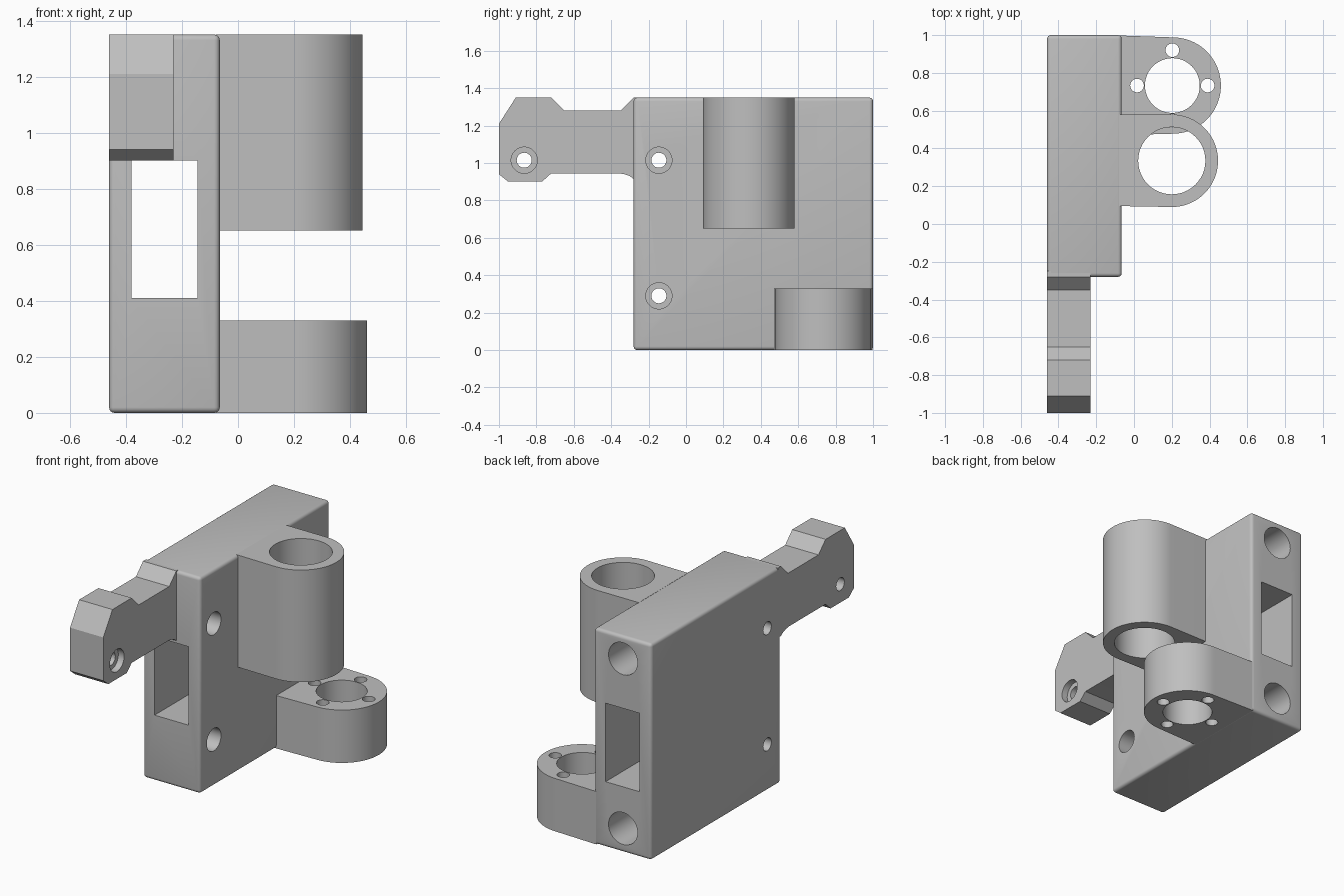
import bpy, bmesh
from math import pi, sin, cos, radians
from mathutils import Matrix

if "Cube" in bpy.data.objects:
    bpy.data.objects.remove(bpy.data.objects["Cube"], do_unlink=True)

grey = bpy.data.materials.new("light grey plastic")
grey.use_nodes = True
grey.diffuse_color = (0.52, 0.52, 0.52, 1)
grey.node_tree.nodes["Principled BSDF"].inputs["Base Color"].default_value = grey.diffuse_color


def make(name, bm):
    bmesh.ops.recalc_face_normals(bm, faces=bm.faces)
    mesh = bpy.data.meshes.new(name)
    bm.to_mesh(mesh)
    bm.free()
    mesh.materials.append(grey)
    ob = bpy.data.objects.new(name, mesh)
    bpy.context.collection.objects.link(ob)
    return ob


def box(name, lo, hi, bevel=0):
    bm = bmesh.new()
    size = [b - a for a, b in zip(lo, hi)]
    mid = [(a + b) / 2 for a, b in zip(lo, hi)]
    bmesh.ops.create_cube(bm, size=1, matrix=Matrix.Translation(mid) @ Matrix.Diagonal((*size, 1)))
    if bevel:
        bmesh.ops.bevel(bm, geom=bm.edges[:], offset=bevel, segments=4, profile=0.5, affect='EDGES')
    return make(name, bm)


def prism(name, points, shift):
    """Extrude a closed outline along a vector."""
    bm = bmesh.new()
    face = bm.faces.new([bm.verts.new(p) for p in points])
    out = bmesh.ops.extrude_face_region(bm, geom=[face])
    bmesh.ops.translate(bm, vec=shift, verts=[v for v in out["geom"] if isinstance(v, bmesh.types.BMVert)])
    return make(name, bm)


def cut(ob, cutter):
    mod = ob.modifiers.new("cut", 'BOOLEAN')
    mod.operation = 'DIFFERENCE'
    mod.solver = 'EXACT'
    mod.object = cutter
    bpy.context.view_layer.objects.active = ob
    bpy.ops.object.modifier_apply(modifier=mod.name)
    bpy.data.objects.remove(cutter, do_unlink=True)


def drill(ob, axis, centre, radius, length):
    """Cut a round hole along x, y or z."""
    turn = {"x": Matrix.Rotation(pi / 2, 4, 'Y'), "y": Matrix.Rotation(pi / 2, 4, 'X'), "z": Matrix()}[axis]
    bm = bmesh.new()
    bmesh.ops.create_cone(bm, cap_ends=True, segments=48, radius1=radius, radius2=radius,
                          depth=length, matrix=Matrix.Translation(centre) @ turn)
    cut(ob, make("drill", bm))


def screw_hole(ob, y, z):
    """Through hole across x with a wide recess from the +x side."""
    drill(ob, "x", (-0.3, y, z), 0.04, 1)
    drill(ob, "x", (0.23, y, z), 0.07, 1)


def lug(name, x, y, radius, root, z0, z1):
    """Round-ended lug growing out of the block wall."""
    pts = [(-0.08, root[0], z0)]
    pts += [(x + radius * cos(a), y + radius * sin(a), z0)
            for a in (radians(-90 + 180 * i / 40) for i in range(41))]
    pts.append((-0.08, root[1], z0))
    return prism(name, pts, (0, 0, z1 - z0))


# Main block with window, rear bores and screw holes
block = box("main_block", (-0.46, -0.28, 0), (-0.065, 1, 1.35), 0.02)
cut(block, box("window", (-0.38, -0.5, 0.41), (-0.145, 1.2, 0.9)))
for z in (0.15, 1.21):
    drill(block, "y", (-0.265, 0.65, z), 0.1, 1.1)
for z in (0.29, 1.015):
    screw_hole(block, -0.145, z)

# Front arm with hooked end
outline = [(-0.25, 1.35), (-0.28, 1.35), (-0.35, 1.28), (-0.65, 1.28), (-0.72, 1.35), (-0.91, 1.35),
           (-1, 1.21), (-1, 0.94), (-0.95, 0.9), (-0.77, 0.9), (-0.72, 0.945), (-0.36, 0.945),
           (-0.33, 0.94), (-0.30, 0.93), (-0.28, 0.915), (-0.25, 0.915)]
arm = prism("front_arm", [(-0.46, y, z) for y, z in outline], (0.23, 0, 0))
screw_hole(arm, -0.865, 1.015)

# Tall upper sleeve
sleeve = lug("upper_sleeve", 0.2, 0.335, 0.245, (0.095, 0.58), 0.65, 1.35)
drill(sleeve, "z", (0.2, 0.335, 1), 0.178, 2)

# Lower flange with four small holes round the bore
flange = lug("lower_flange", 0.205, 0.733, 0.255, (0.47, 0.998), 0, 0.33)
drill(flange, "z", (0.203, 0.733, 0), 0.145, 2)
for i in range(4):
    a = i * pi / 2
    drill(flange, "z", (0.203 + 0.187 * cos(a), 0.733 + 0.187 * sin(a), 0), 0.036, 2)

# Smooth the round walls, keep the edges sharp
for ob in (block, arm, sleeve, flange):
    bpy.ops.object.select_all(action='DESELECT')
    ob.select_set(True)
    bpy.context.view_layer.objects.active = ob
    bpy.ops.object.shade_smooth_by_angle(angle=radians(30))
